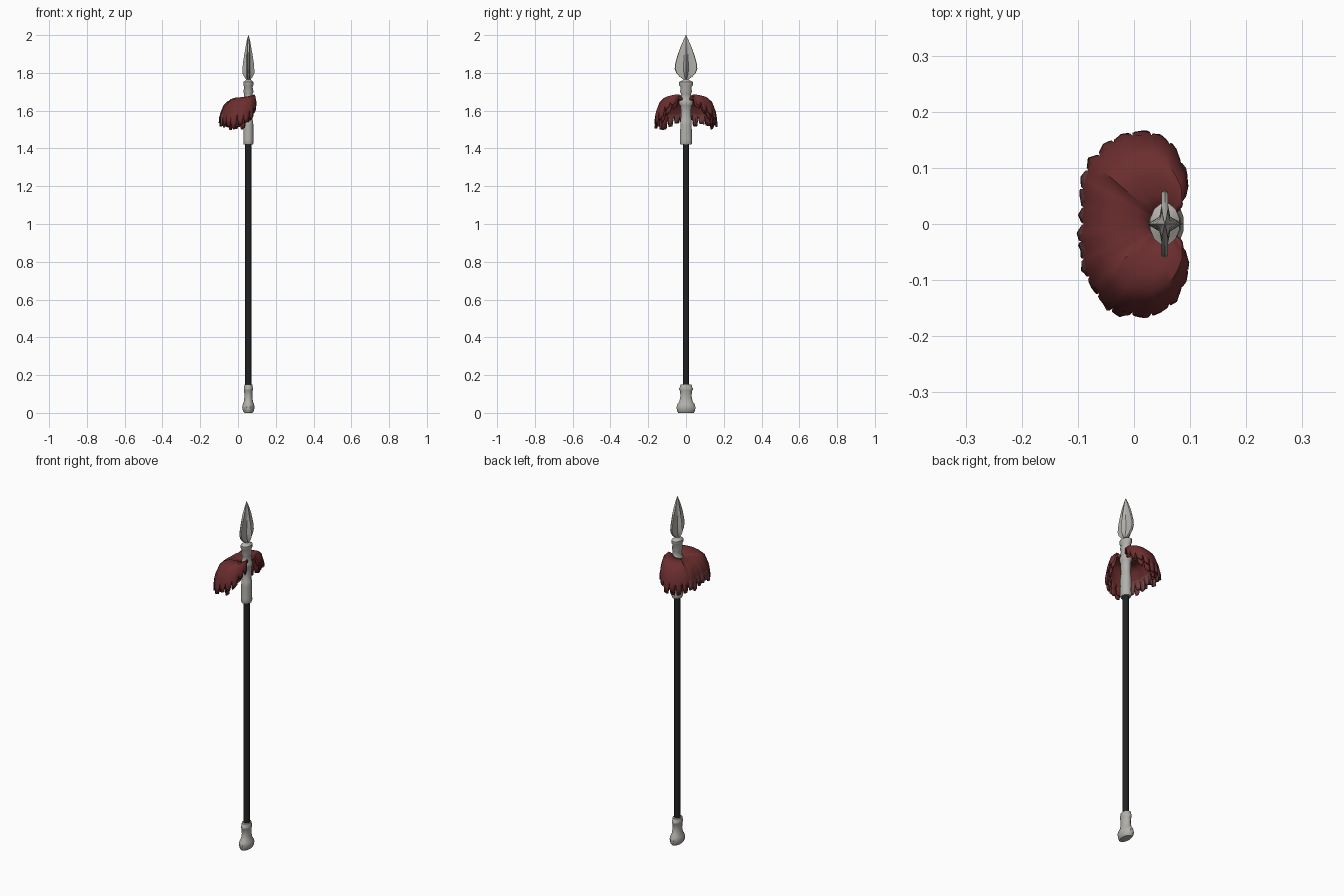
import bpy, bmesh, math, random

if "Cube" in bpy.data.objects:
    bpy.data.objects.remove(bpy.data.objects["Cube"])
random.seed(4)
CX = 0.055  # spear axis


def mat(name, col):
    m = bpy.data.materials.new(name)
    m.diffuse_color = (*col, 1)
    m.use_nodes = True
    m.node_tree.nodes["Principled BSDF"].inputs["Base Color"].default_value = m.diffuse_color
    return m


STEEL = mat("pale steel", (0.45, 0.44, 0.41))
BLACK = mat("black wood", (0.014, 0.015, 0.016))
RED = mat("dark red", (0.15, 0.027, 0.028))
TIP = mat("faded red", (0.17, 0.055, 0.053))


def finish(name, bm, mats, angle=None):
    bmesh.ops.recalc_face_normals(bm, faces=bm.faces)
    me = bpy.data.meshes.new(name)
    bm.to_mesh(me)
    bm.free()
    ob = bpy.data.objects.new(name, me)
    bpy.context.collection.objects.link(ob)
    for m in mats:
        me.materials.append(m)
    if angle:
        bpy.ops.object.select_all(action='DESELECT')
        ob.select_set(True)
        bpy.context.view_layer.objects.active = ob
        bpy.ops.object.shade_smooth_by_angle(angle=math.radians(angle))
    return ob


def loft(name, rings, mats, angle=None):
    """Skin a list of closed rings of points and cap the ends."""
    bm = bmesh.new()
    vr = [[bm.verts.new(p) for p in r] for r in rings]
    n = len(vr[0])
    for a, b in zip(vr, vr[1:]):
        for i in range(n):
            j = (i + 1) % n
            bm.faces.new((a[i], a[j], b[j], b[i]))
    bm.faces.new(vr[0])
    bm.faces.new(vr[-1])
    return finish(name, bm, mats, angle)


def turned(name, prof, material, n=12, angle=40):
    """Elliptical turned part; profile entries are (z, half x, half y)."""
    rings = [[(CX + rx * math.cos(2 * math.pi * (i + .5) / n),
               ry * math.sin(2 * math.pi * (i + .5) / n), z) for i in range(n)]
             for z, rx, ry in prof]
    return loft(name, rings, [material], angle)


# shaft, butt cap and socket
turned("shaft", [(0.12, .018, .018), (1.45, .018, .018)], BLACK, 8, 50)
turned("butt_cap", [(0, .022, .042), (.01, .030, .049), (.03, .034, .052), (.045, .031, .048),
                    (.06, .025, .037), (.085, .022, .031), (.115, .023, .032),
                    (.122, .025, .037), (.132, .025, .037), (.138, .023, .032),
                    (.15, .022, .031)], STEEL)
turned("socket", [(1.42, .025, .030), (1.43, .028, .034), (1.45, .027, .033), (1.52, .027, .031),
                  (1.545, .026, .031), (1.55, .023, .029), (1.60, .024, .028),
                  (1.625, .026, .030), (1.632, .029, .037), (1.65, .029, .037),
                  (1.66, .024, .029), (1.69, .023, .028), (1.70, .028, .032),
                  (1.725, .023, .030), (1.735, .027, .038), (1.752, .027, .038),
                  (1.758, .02, .024), (1.765, .012, .014)], STEEL)
turned("blade_neck", [(1.755, .011, .014), (1.77, .009, .011), (1.80, .012, .014)], STEEL, 8)

# leaf blade: thick ridge core with thin wide wings
rings = []
for z, w, d in [(1.765, .012, .012), (1.78, .034, .023), (1.80, .052, .032), (1.822, .060, .031),
                (1.85, .057, .029), (1.89, .046, .023), (1.93, .032, .016),
                (1.97, .015, .009), (2.0, .001, .001)]:
    t = min(.006, d * .4)
    q = [(d, 0), (t * 1.6, w * .22), (t, w * .55), (t, w * .95), (0, w)]
    half = q + [(-x, y) for x, y in q[-2::-1]]
    ring = half + [(x, -y) for x, y in half[-2:0:-1]]
    rings.append([(CX + x, y, z) for x, y in ring])
loft("blade", rings, [STEEL], 25)

# horsehair crest: outline around the axis as (degrees, reach, tip height)
OUT = [(50, .060, 1.635), (66, .100, 1.61), (84, .140, 1.555), (102, .170, 1.515),
       (125, .183, 1.505), (150, .167, 1.52), (180, .148, 1.53)]


def outline(deg):
    d = deg if deg <= 180 else 360 - deg
    for (a, r, z), (b, s, w) in zip(OUT, OUT[1:]):
        if d <= b:
            k = (d - a) / (b - a)
            return r + (s - r) * k, z + (w - z) * k
    return OUT[-1][1:]


def crest_point(deg, t, scale=1.0, length=1.0, wob=0.0):
    """t=0 at the socket, t=1 at the hair tip."""
    r, zt = outline(deg)
    d = min(deg, 360 - deg)
    top = 1.645 + .012 * max(0, 1 - abs(d - 80) / 90)
    fall = t ** 2.1
    rr = .012 + (r * scale - .012) * math.sin(min(1, t * 1.02) * math.pi / 2) ** .9 + wob * t
    z = top + .05 * math.sin(math.pi * min(1, t * 1.0)) * (.55 if d > 140 else .75)
    z -= (top - zt) * fall * length
    a = math.radians(deg)
    return (CX + rr * math.cos(a), rr * math.sin(a), z)


def crest(name, scale, length, n, split, mats, drop=0):
    bm = bmesh.new()
    lo, hi = 52, 308
    rows = [0, .15, .3, .45, .6, split]
    wob = [random.uniform(-.006, .004) for _ in range(n + 1)]
    degs = [lo + (hi - lo) * i / n for i in range(n + 1)]

    def vert(i, t):
        x, y, z = crest_point(degs[i], t, scale, length, wob[i])
        return bm.verts.new((x, y, z - drop * (.3 + t)))
    grid = [[vert(i, t) for t in rows] for i in range(n + 1)]
    for i in range(n):
        for j in range(len(rows) - 1):
            bm.faces.new((grid[i][j], grid[i + 1][j], grid[i + 1][j + 1], grid[i][j + 1]))
    # separate tapered locks, two columns wide
    for i in range(0, n - 1, 2):
        end = random.uniform(.94, 1.03)
        prev = grid[i][-1], grid[i + 1][-1], grid[i + 2][-1]
        for f, keep in ((.55, .86), (1, .62)):
            t = split + (end - split) * f
            mid = degs[i + 1]
            row = []
            for k in range(3):
                a = mid + (degs[i + k] - mid) * keep
                x, y, z = crest_point(a, t, scale, length, wob[i + k] + (.004 if k == 1 else 0))
                row.append(bm.verts.new((x, y, z - drop * (.3 + t))))
            for k in range(2):
                face = bm.faces.new((prev[k], prev[k + 1], row[k + 1], row[k]))
                if 140 < mid < 220:
                    face.material_index = 1
            prev = row
    ob = finish(name, bm, mats, 35)
    s = ob.modifiers.new("thickness", 'SOLIDIFY')
    s.thickness = .009
    s.offset = -1
    return ob


crest("crest_outer", 1.0, 1.0, 44, .80, [RED, TIP])
crest("crest_inner", .86, .93, 36, .78, [RED, TIP], .012)
